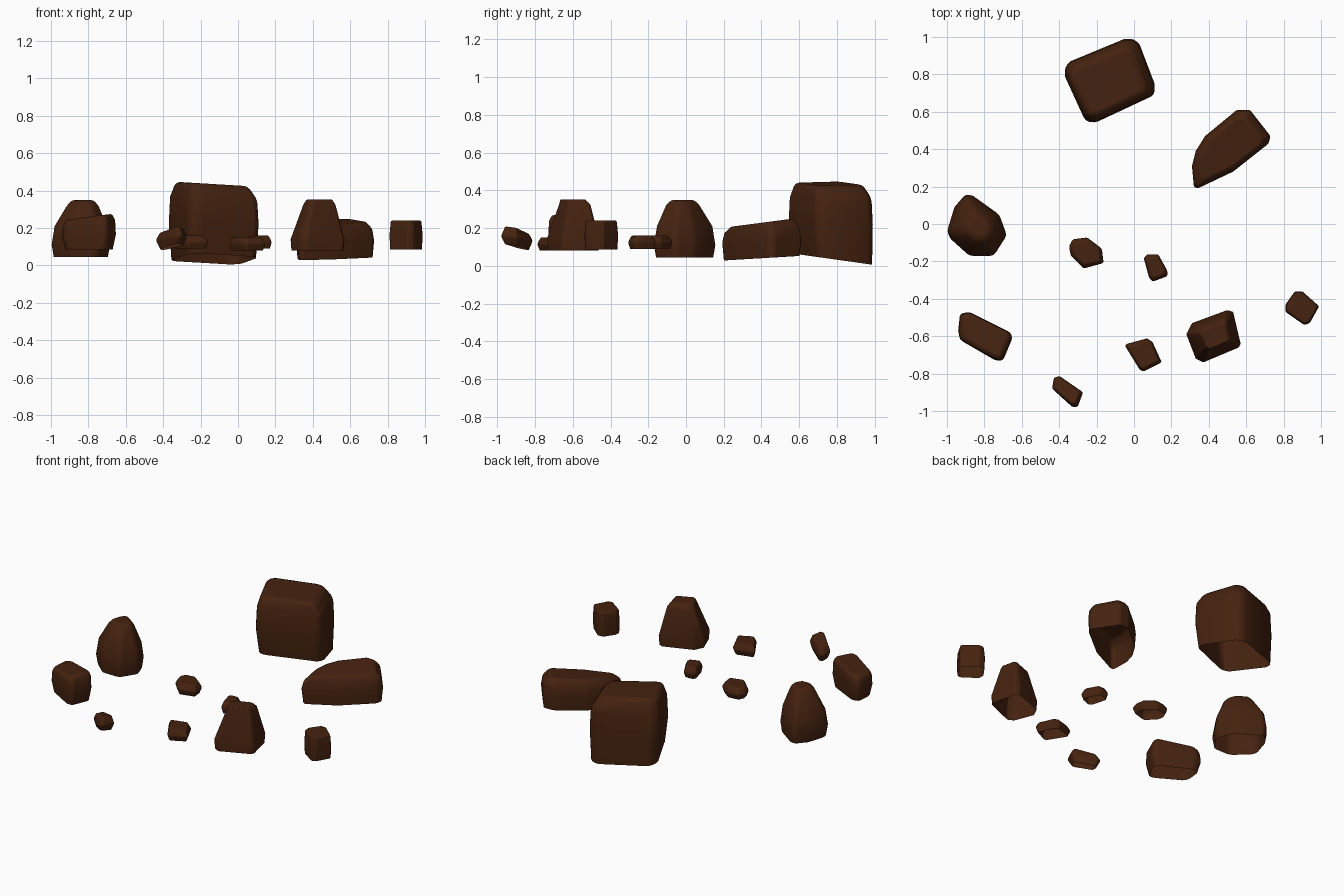
import bpy
import bmesh
import math

default_cube = bpy.data.objects.get("Cube")
if default_cube:
    bpy.data.objects.remove(default_cube, do_unlink=True)

# One earthy colour for every rock
EARTH = (0.060, 0.0165, 0.005, 1.0)
brown_stone = bpy.data.materials.new("dark_brown_stone")
brown_stone.use_nodes = True
brown_stone.diffuse_color = EARTH
shader = brown_stone.node_tree.nodes["Principled BSDF"]
shader.inputs["Base Color"].default_value = EARTH
shader.inputs["Roughness"].default_value = 0.9


def rock(name, outline, layers, top_tilt=(0, 0), base_tilt=(0, 0), bevel=0.02):
    """Loft a footprint upward through layers of (height, scale, shift_x, shift_y).

    The footprint is in hundredths of a unit. The underside stays open.
    Tilts are the slopes of the top and of the bottom rim along x and y.
    """
    points = [(x / 100, y / 100) for x, y in outline]
    xs, ys = zip(*points)
    centre_x = (min(xs) + max(xs)) / 2
    centre_y = (min(ys) + max(ys)) / 2

    bm = bmesh.new()
    rings = []
    for index, (height, scale, shift_x, shift_y) in enumerate(layers):
        # The lowest rim follows the base tilt, the upper rings the top tilt
        if index == 0:
            slope_x, slope_y = base_tilt
        else:
            blend = index / (len(layers) - 1)
            slope_x, slope_y = (slope * blend for slope in top_tilt)
        ring = []
        for x, y in points:
            dx = (x - centre_x) * scale + shift_x
            dy = (y - centre_y) * scale + shift_y
            z = height + slope_x * dx + slope_y * dy
            ring.append(bm.verts.new((centre_x + dx, centre_y + dy, z)))
        rings.append(ring)

    # Side walls and top
    count = len(points)
    for lower, upper in zip(rings, rings[1:]):
        for i in range(count):
            j = (i + 1) % count
            bm.faces.new((lower[i], lower[j], upper[j], upper[i]))
    bm.faces.new(rings[-1])
    bmesh.ops.recalc_face_normals(bm, faces=bm.faces)
    # An open shell can be oriented inward, so check the top face
    bm.faces.ensure_lookup_table()
    bm.normal_update()
    if bm.faces[-1].normal.z < 0:
        bmesh.ops.reverse_faces(bm, faces=bm.faces)

    mesh = bpy.data.meshes.new(name)
    bm.to_mesh(mesh)
    bm.free()
    mesh.materials.append(brown_stone)
    obj = bpy.data.objects.new(name, mesh)
    bpy.context.collection.objects.link(obj)

    # Worn edges
    worn = obj.modifiers.new("worn_edges", "BEVEL")
    worn.width = bevel
    worn.segments = 2
    worn.limit_method = "ANGLE"
    worn.angle_limit = math.radians(25)

    bpy.ops.object.select_all(action="DESELECT")
    obj.select_set(True)
    bpy.context.view_layer.objects.active = obj
    bpy.ops.object.shade_smooth_by_angle(angle=math.radians(40))
    return obj


def pebble(name, outline, base, top, base_scale=0.85, top_scale=0.8, **tilts):
    """A small rock that is widest around its middle."""
    middle = base + (top - base) * 0.5
    layers = [(base, base_scale, 0, 0), (middle, 1, 0, 0), (top, top_scale, 0, 0)]
    return rock(name, outline, layers, bevel=0.008, **tilts)


# Large block at the back
rock("large_back_boulder",
     [(-37, 84), (-34, 87), (-5, 99), (0, 99), (3, 96), (11, 75),
      (11, 69), (-21, 54), (-26, 55), (-37, 79)],
     [(0.037, 0.94, 0, 0.01), (0.22, 1, 0, 0), (0.36, 0.97, 0, 0), (0.435, 0.8, -0.01, -0.01)],
     top_tilt=(-0.06, 0), base_tilt=(0, -0.14), bevel=0.03)

# Long low slab on the back left
rock("long_slab",
     [(31, 31), (32, 20), (34, 19), (53, 28), (72, 43), (73, 47),
      (62, 61), (55, 61), (38, 47), (33, 39)],
     [(0.04, 0.96, 0, 0), (0.13, 1, 0, 0), (0.19, 0.95, 0, 0), (0.228, 0.78, 0, 0)],
     top_tilt=(0, 0.13), base_tilt=(0, 0.06))

# Rounded peak on the right side
rock("peaked_side_boulder",
     [(-100, -4), (-96, 9), (-90, 16), (-86, 15), (-72, 5), (-68, -6),
      (-75, -17), (-88, -17), (-98, -8)],
     [(0.045, 0.93, 0, 0), (0.11, 1, 0, 0), (0.21, 0.9, 0, 0), (0.32, 0.55, 0.01, -0.01),
      (0.35, 0.38, 0.01, -0.01)])

# Tapered block near the front
rock("tapered_boulder",
     [(28, -59), (31, -53), (50, -46), (53, -47), (57, -64), (56, -66), (37, -74), (33, -72)],
     [(0.08, 0.97, 0, 0), (0.14, 1, 0, 0), (0.325, 0.6, 0.01, 0.01), (0.352, 0.48, 0.01, 0)],
     bevel=0.015)

# Oblong block on the front right
rock("oblong_block",
     [(-94, -57), (-93, -48), (-88, -47), (-66, -58), (-65, -61), (-70, -73), (-74, -73), (-93, -62)],
     [(0.085, 0.88, 0, 0), (0.16, 1, 0, 0), (0.23, 0.97, 0, 0), (0.26, 0.86, 0, 0)],
     top_tilt=(0.13, 0), bevel=0.015)

# Small scattered stones
pebble("left_edge_stone",
       [(81, -43), (86, -36), (90, -36), (99, -44), (94, -53), (91, -54), (81, -47)],
       base=0.085, top=0.24, base_scale=0.96, top_scale=0.92)
pebble("middle_stone",
       [(-35, -12), (-33, -8), (-25, -7), (-17, -13), (-16, -21), (-27, -24), (-34, -17)],
       base=0.09, top=0.16, top_scale=0.75)
pebble("inner_stone",
       [(5, -18), (7, -16), (13, -16), (18, -25), (18, -28), (10, -31), (8, -29)],
       base=0.09, top=0.16, top_scale=0.75)
pebble("front_stone",
       [(-5, -65), (-4, -64), (7, -61), (10, -63), (15, -74), (5, -79), (3, -78)],
       base=0.08, top=0.15)
pebble("front_edge_stone",
       [(-44, -88), (-43, -82), (-40, -81), (-27, -90), (-30, -98), (-33, -98)],
       base=0.1, top=0.19, base_scale=0.75, top_scale=0.75,
       top_tilt=(0.18, -0.2), base_tilt=(0.1, -0.2))
